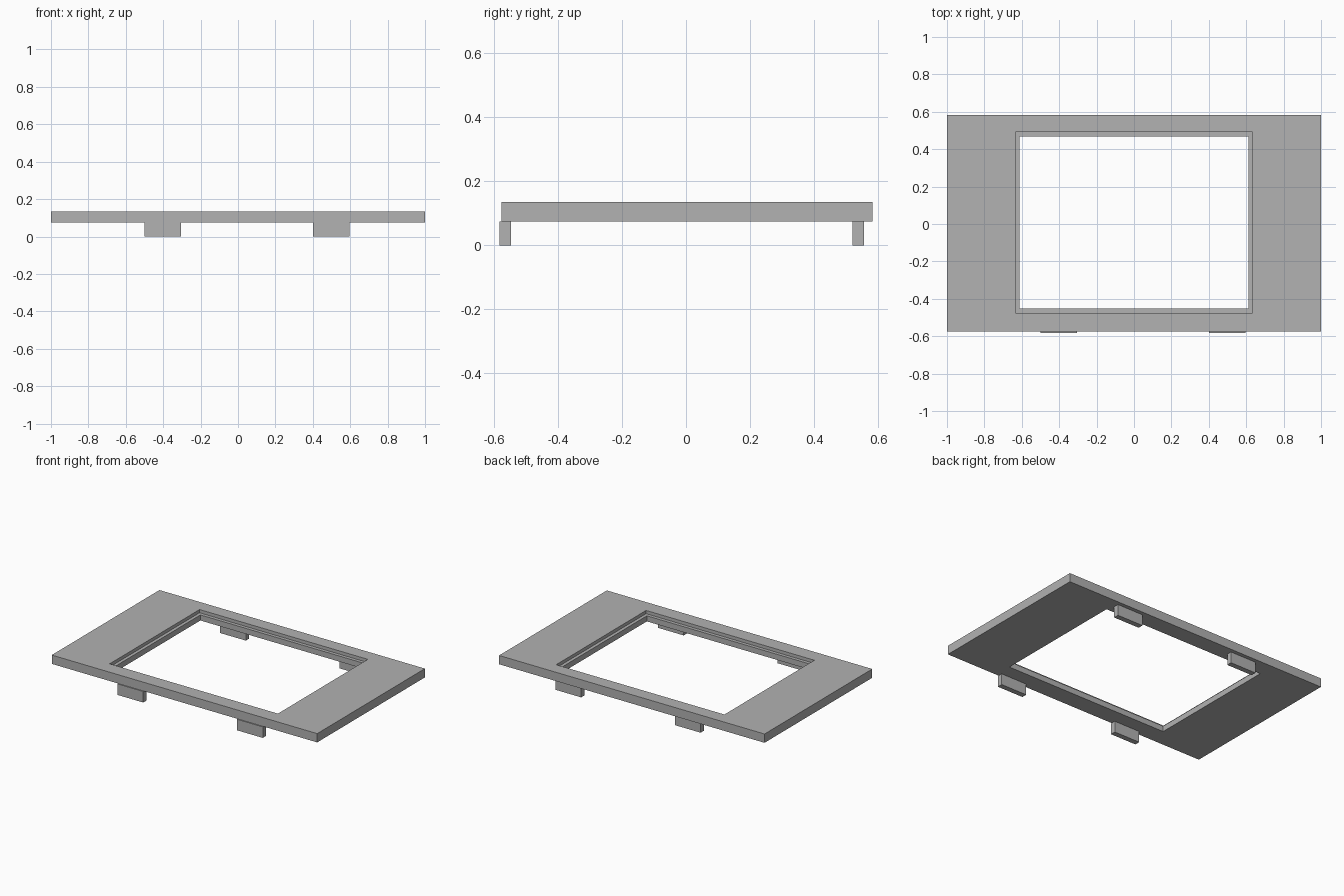
import bpy
import bmesh

cube = bpy.data.objects.get("Cube")
if cube:
    bpy.data.objects.remove(cube, do_unlink=True)

grey = bpy.data.materials.new("plain grey")
grey.use_nodes = True
colour = (0.445, 0.445, 0.445, 1)
grey.diffuse_color = colour
grey.node_tree.nodes["Principled BSDF"].inputs["Base Color"].default_value = colour


def ring_solid(name, outlines, closed):
    """Join rectangles (x0, x1, y0, y1, z) in order; close into a frame or cap the ends."""
    bm = bmesh.new()
    rings = [[bm.verts.new(p) for p in ((x0, y0, z), (x1, y0, z), (x1, y1, z), (x0, y1, z))]
             for x0, x1, y0, y1, z in outlines]
    following = rings[1:] + (rings[:1] if closed else [])
    for a, b in zip(rings, following):
        for i in range(4):
            j = (i + 1) % 4
            bm.faces.new((a[i], a[j], b[j], b[i]))
    if not closed:
        bm.faces.new(rings[0])
        bm.faces.new(rings[-1])
    bmesh.ops.recalc_face_normals(bm, faces=bm.faces)
    mesh = bpy.data.meshes.new(name)
    bm.to_mesh(mesh)
    bm.free()
    mesh.materials.append(grey)
    obj = bpy.data.objects.new(name, mesh)
    bpy.context.collection.objects.link(obj)
    return obj


# Frame plate with a stepped rebate around its opening
bottom, ledge, top = 0.075, 0.113, 0.135
outer = (-1, 1, -0.576, 0.583)
rebate = (-0.634, 0.634, -0.476, 0.492)
opening = (-0.612, 0.612, -0.453, 0.469)
ring_solid("frame_plate", [
    (*outer, bottom), (*outer, top), (*rebate, top),
    (*rebate, ledge), (*opening, ledge), (*opening, bottom)], True)

# Locating tabs under the front and back rails
for row, y0, y1 in (("front", -0.583, -0.547), ("back", 0.521, 0.557)):
    for side, x0, x1 in (("right", -0.5, -0.306), ("left", 0.4, 0.595)):
        ring_solid(f"{row}_{side}_tab", [(x0, x1, y0, y1, 0), (x0, x1, y0, y1, bottom)], False)
